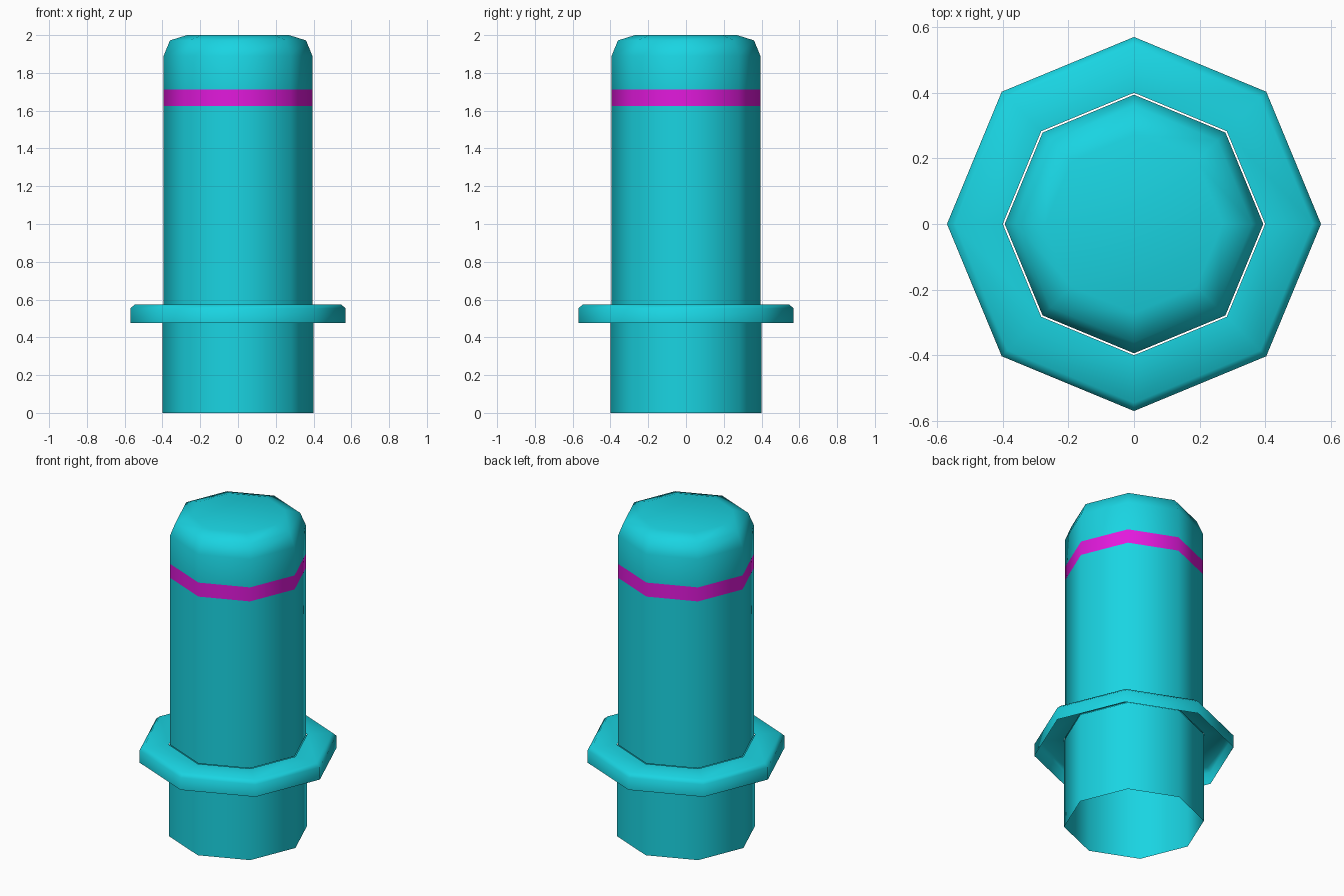
import bpy, bmesh
from math import cos, sin, pi, radians

if "Cube" in bpy.data.objects:
    bpy.data.objects.remove(bpy.data.objects["Cube"])

SIDES = 8


def material(name, color):
    m = bpy.data.materials.new(name)
    m.diffuse_color = color
    m.use_nodes = True
    m.node_tree.nodes["Principled BSDF"].inputs["Base Color"].default_value = m.diffuse_color
    return m


CYAN = material("cyan", (0.01, 0.66, 0.76, 1))
MAGENTA = material("magenta", (0.76, 0.01, 0.72, 1))


def lathe(name, profile, mat, cap=False):
    """Spin an (radius, z) profile, listed bottom to top, into an octagonal shell."""
    bm = bmesh.new()
    rings = [[bm.verts.new((r * cos(2 * pi * i / SIDES), r * sin(2 * pi * i / SIDES), z))
              for i in range(SIDES)] for r, z in profile]
    for low, high in zip(rings, rings[1:]):
        for i in range(SIDES):
            j = (i + 1) % SIDES
            bm.faces.new((low[i], low[j], high[j], high[i]))
    if cap:
        bm.faces.new(rings[-1])
    mesh = bpy.data.meshes.new(name)
    bm.to_mesh(mesh)
    bm.free()
    mesh.materials.append(mat)
    obj = bpy.data.objects.new(name, mesh)
    bpy.context.collection.objects.link(obj)
    bpy.ops.object.select_all(action='DESELECT')
    obj.select_set(True)
    bpy.context.view_layer.objects.active = obj
    bpy.ops.object.shade_smooth_by_angle(angle=radians(60))
    return obj


# Open tube below the collar
lathe("lower_tube", [(0.40, 0), (0.40, 0.57)], CYAN)

# Collar: hollow underneath, with a bevelled top edge
lathe("collar", [(0.57, 0.476), (0.57, 0.553), (0.545, 0.575), (0.40, 0.575)], CYAN)

# Main shaft, slightly narrower than the lower tube
R = 0.394
lathe("shaft", [(R, 0.575), (R, 1.625)], CYAN)

# Coloured band
lathe("band", [(R, 1.625), (R, 1.713)], MAGENTA)

# Rounded cap
lathe("cap", [(R, 1.713), (R, 1.89), (0.36, 1.972), (0.27, 2.0)], CYAN, cap=True)
